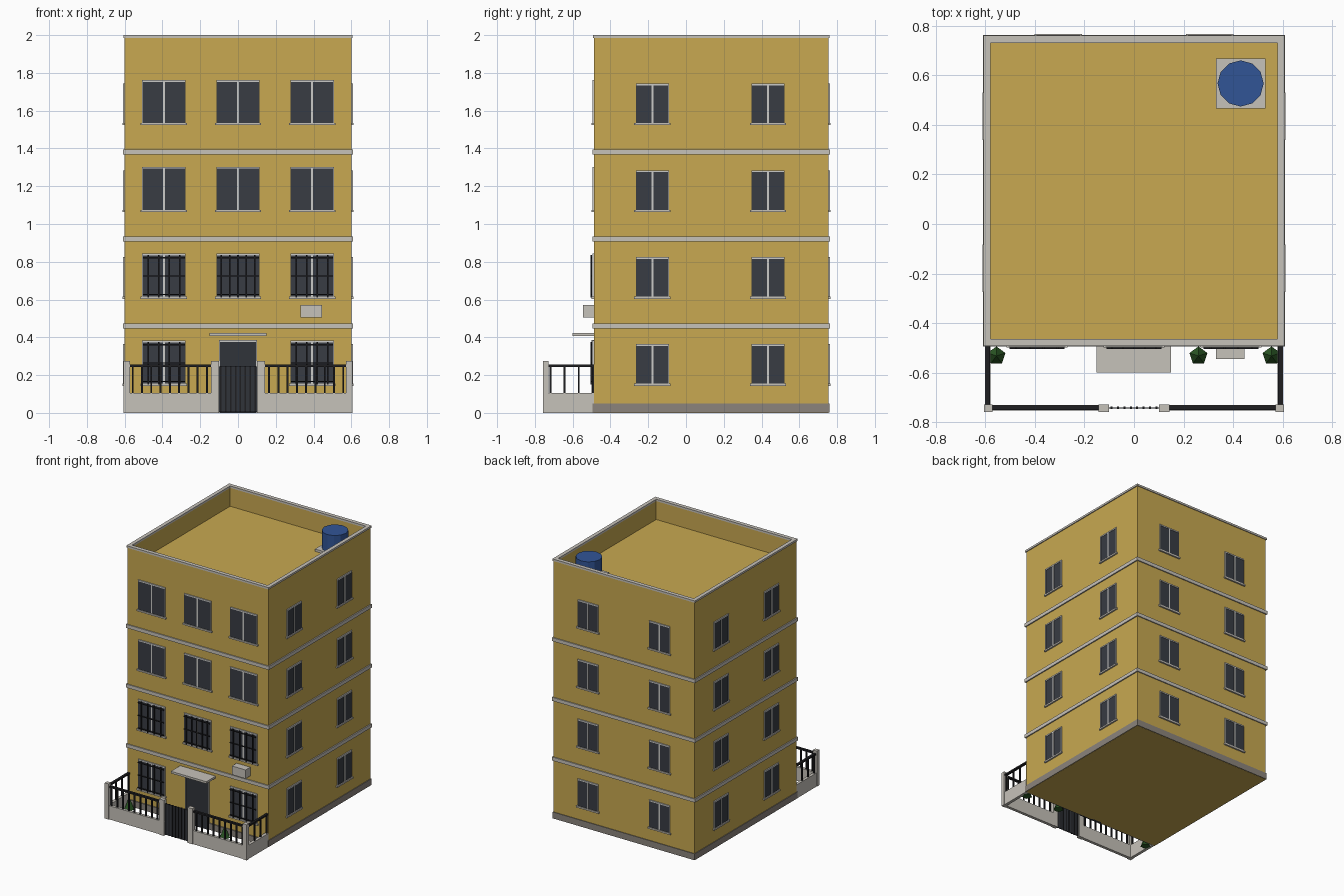
import bpy, bmesh
from math import pi
from mathutils import Matrix, Vector

if "Cube" in bpy.data.objects:
    bpy.data.objects.remove(bpy.data.objects["Cube"])


def material(name, r, g, b):
    m = bpy.data.materials.new(name)
    m.use_nodes = True
    m.diffuse_color = (r, g, b, 1)
    m.node_tree.nodes["Principled BSDF"].inputs["Base Color"].default_value = (r, g, b, 1)
    return m


OCHRE = material("ochre wall", .58, .395, .082)
STONE = material("pale stone", .565, .539, .491)
PLINTH = material("plinth grey", .258, .231, .202)
GLASS = material("dark glass", .04, .045, .056)
FRAME = material("window frame", .6, .6, .58)
METAL = material("black metal", .013, .013, .015)
GATE = material("gate steel", .03, .034, .042)
BLUE = material("tank blue", .031, .091, .305)
GREEN = material("leaf green", .026, .105, .02)


def finish(name, bm, mats, matrix=Matrix()):
    mesh = bpy.data.meshes.new(name)
    bm.to_mesh(mesh)
    bm.free()
    for m in mats:
        mesh.materials.append(m)
    ob = bpy.data.objects.new(name, mesh)
    ob.matrix_world = matrix
    bpy.context.collection.objects.link(ob)


def add_box(bm, x, y, z, index=0):
    """Box from (low, high) ranges on each axis."""
    size = Vector((x[1] - x[0], y[1] - y[0], z[1] - z[0]))
    mid = Vector((sum(x), sum(y), sum(z))) / 2
    made = bmesh.ops.create_cube(bm, size=1, matrix=Matrix.LocRotScale(mid, None, size))
    for f in {f for v in made["verts"] for f in v.link_faces}:
        f.material_index = index


def box(name, mat, x, y, z):
    bm = bmesh.new()
    add_box(bm, x, y, z)
    finish(name, bm, [mat])


HALF, FRONT, BACK, FLOOR = .6, -.487, .754, .46
ROOF = 4 * FLOOR

# Main block with a recessed flat roof behind the parapet
bm = bmesh.new()
add_box(bm, (-HALF, HALF), (FRONT, BACK), (0, 1.986))
bm.normal_update()
top = max(bm.faces, key=lambda f: f.calc_center_median().z)
for thickness in (.024, .001):
    bmesh.ops.inset_region(bm, faces=[top], thickness=thickness)
for v in top.verts:
    v.co.z = ROOF
finish("building_body", bm, [OCHRE])

# Parapet coping: four strips
bm = bmesh.new()
cap = (1.985, 2)
for s in (-1, 1):
    add_box(bm, sorted((s * .578, s * .607)), (FRONT - .006, BACK + .006), cap)
add_box(bm, (-.578, .578), (FRONT - .006, FRONT + .024), cap)
add_box(bm, (-.578, .578), (BACK - .024, BACK + .006), cap)
finish("parapet_coping", bm, [STONE])

# Plinth and floor bands
box("plinth", PLINTH, (-.605, .605), (FRONT - .008, BACK + .005), (.001, .05))
for k in (1, 2, 3):
    box(f"floor_band_{k}", STONE, (-.609, .609), (FRONT - .008, BACK + .008),
        (k * FLOOR - .013, k * FLOOR + .014))


def window(name, x, y, z, angle, w, h, bars=0):
    """Two-pane window facing -y before turning, with an optional grille."""
    bm = bmesh.new()
    r = w / 2
    add_box(bm, (-r, r), (-.005, .004), (0, h), 0)
    add_box(bm, (-.005, .005), (-.008, 0), (0, h), 1)
    add_box(bm, (-r - .004, r + .004), (-.008, 0), (h - .008, h + .002), 1)
    for s in (-1, 1):
        add_box(bm, sorted((s * r, s * (r + .004))), (-.008, 0), (0, h), 1)
    add_box(bm, (-r - .012, r + .012), (-.012, 0), (-.004, .008), 2)
    for i in range(bars):
        c = -r + w * (i + .5) / bars
        add_box(bm, (c - .004, c + .004), (-.018, -.01), (.004, h - .006), 3)
    if bars:
        for c in (.02, h / 2, h - .02):
            add_box(bm, (-r, r), (-.017, -.011), (c - .003, c + .003), 3)
    finish(name, bm, [GLASS, FRAME, STONE, METAL],
           Matrix.Translation((x, y, z)) @ Matrix.Rotation(angle, 4, "Z"))


# Windows on every storey of all four sides
for k in range(4):
    z = k * FLOOR + .147
    for i in (-1, 0, 1):
        if k or i:
            bars = (5 if i == 0 else 4) if k < 2 else 0
            window(f"front_window_{k}_{i + 1}", i * .392, FRONT, z, 0, .222, .234, bars)
    for j, y in enumerate((-.178, .434)):
        window(f"left_window_{k}_{j}", HALF, y, z, pi / 2, .168, .215)
        window(f"right_window_{k}_{j}", -HALF, y, z, -pi / 2, .168, .215)
    for j, x in enumerate((-.305, .305)):
        window(f"back_window_{k}_{j}", x, BACK, z, pi, .168, .215)

# Entrance door, canopy and air conditioner
box("front_door", GATE, (-.095, .095), (FRONT - .012, FRONT + .01), (0, .375))
box("door_lintel", FRAME, (-.1, .1), (FRONT - .014, FRONT), (.375, .386))
for s in (-1, 1):
    box(f"door_jamb_{s + 1}", FRAME, sorted((s * .095, s * .1)), (FRONT - .014, FRONT), (0, .375))
box("door_canopy", STONE, (-.152, .15), (-.6, FRONT), (.408, .424))
box("air_conditioner", STONE, (.33, .446), (-.544, FRONT), (.505, .572))

# Yard walls, posts and railings, alike on both sides
for s, side in ((-1, "right"), (1, "left")):
    box(f"{side}_front_wall", STONE, sorted((s * .1, s * .602)), (-.753, -.73), (0, .105))
    box(f"{side}_side_wall", STONE, sorted((s * .579, s * .602)), (-.73, FRONT), (0, .105))
    for n, (a, b) in {"corner": (.571, .605), "gate": (.101, .143)}.items():
        box(f"{side}_{n}_post", STONE, sorted((s * a, s * b)), (-.758, -.728), (0, .274))
    bm = bmesh.new()
    add_box(bm, sorted((s * .14, s * .575)), (-.751, -.732), (.243, .255))
    add_box(bm, sorted((s * .581, s * .6)), (-.73, FRONT), (.243, .255))
    for i in range(9):
        c = s * (.165 + i * .049)
        add_box(bm, (c - .005, c + .005), (-.747, -.737), (.1, .245))
    for i in range(4):
        c = -.718 + i * .075
        add_box(bm, (s * .59 - .005, s * .59 + .005), (c - .005, c + .005), (.1, .245))
    finish(f"{side}_railing", bm, [METAL])

# Gate panel with upright bars
bm = bmesh.new()
add_box(bm, (-.1, .1), (-.744, -.74), (.005, .245), 0)
for i in range(8):
    c = -.091 + i * .026
    add_box(bm, (c - .004, c + .004), (-.747, -.737), (.005, .247), 1)
finish("yard_gate", bm, [GATE, METAL])

# Shrubs
for i, x in enumerate((-.555, .26, .555)):
    bm = bmesh.new()
    bmesh.ops.create_cone(bm, cap_ends=True, segments=5, radius1=.038, radius2=0, depth=.095,
                          matrix=Matrix.Translation((x, -.532, .0475)))
    finish(f"shrub_{i}", bm, [GREEN])

# Roof water tank on its slab
box("tank_slab", STONE, (.33, .53), (.466, .667), (ROOF - .005, ROOF + .018))
bm = bmesh.new()
bmesh.ops.create_cone(bm, cap_ends=True, segments=12, radius1=.093, radius2=.093, depth=.135,
                      matrix=Matrix.Translation((.43, .567, ROOF + .085)))
finish("water_tank", bm, [BLUE])
